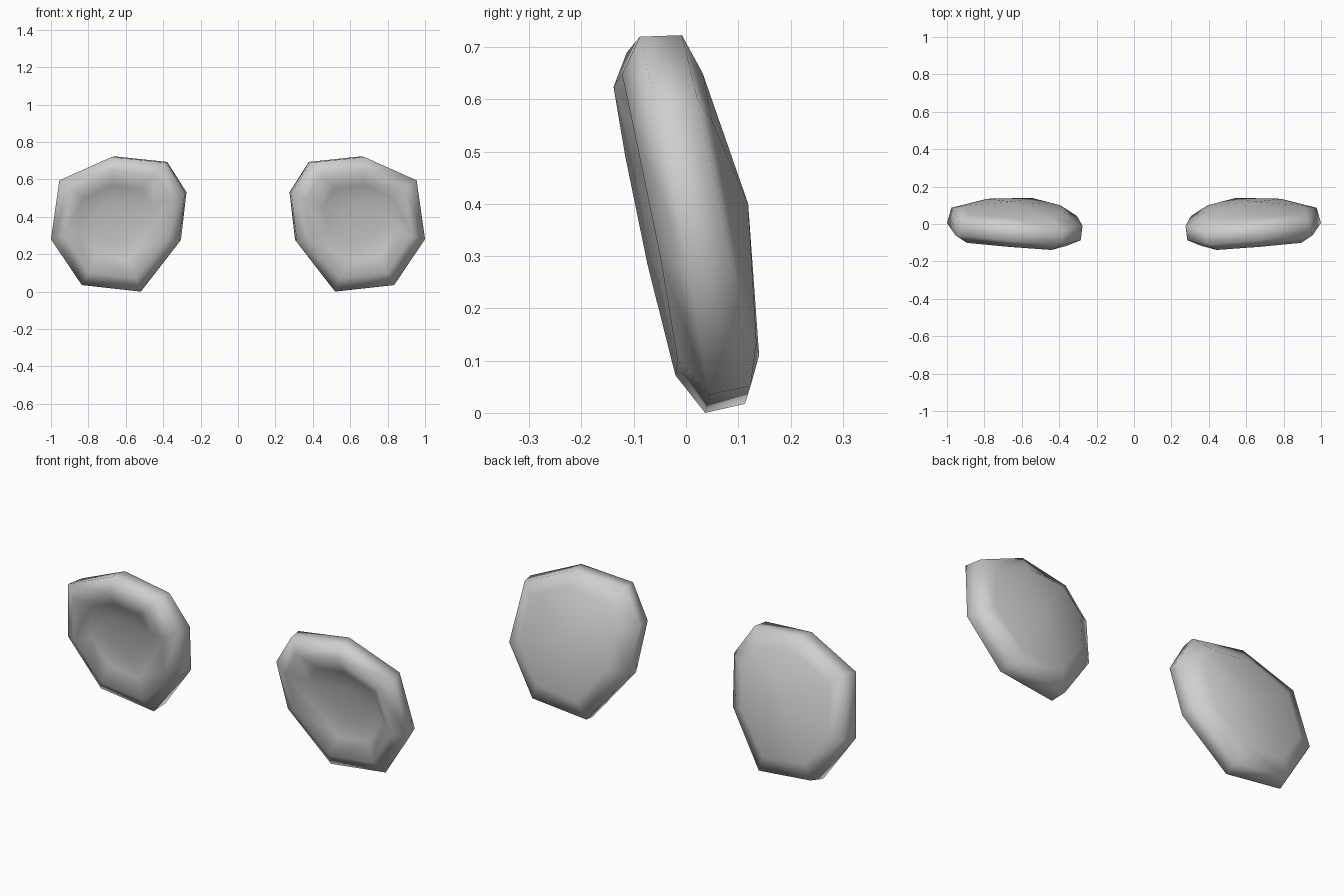
import bpy, bmesh

if "Cube" in bpy.data.objects:
    bpy.data.objects.remove(bpy.data.objects["Cube"])

grey = bpy.data.materials.new("plain grey")
grey.diffuse_color = (0.62, 0.62, 0.62, 1)
grey.use_nodes = True
grey.node_tree.nodes["Principled BSDF"].inputs["Base Color"].default_value = grey.diffuse_color

# Eight-sided outline of one cupped pad (x, z, backward bend)
OUTLINE = [(0.675, 0.72, 0.014), (0.955, 0.595, 0), (1.0, 0.28, 0), (0.835, 0.035, 0),
           (0.52, 0.0, 0.004), (0.315, 0.265, 0), (0.285, 0.525, 0), (0.39, 0.69, 0)]

# Rings from dish floor, over the rim, to the back:
# scale, centre x, centre z, sideways slope, depth behind the tilted plane, bend
RINGS = [(0.28, 0.66, 0.37, 0.050, 0.058, 0),
         (0.55, 0.66, 0.37, 0.050, 0.044, 0),
         (0.80, 0.65, 0.36, 0.050, 0.0, 0.7),
         (1.00, 0.65, 0.36, 0.060, 0.042, 1),
         (0.98, 0.633, 0.370, 0.070, 0.122, 1),
         (0.75, 0.645, 0.380, 0.0, 0.175, 0)]


def build_pad(name, side):
    bm = bmesh.new()

    def vert(x, z, slope, depth):
        y = -0.138 + slope * (x - 0.46) - 0.2 * (z - 0.625) + depth
        return bm.verts.new((side * x, y, z))

    rings = []
    for scale, cx, cz, slope, depth, bend in RINGS:
        rings.append([vert(cx + (x - 0.65) * scale, cz + (z - 0.36) * scale,
                           slope, depth + bend * dy) for x, z, dy in OUTLINE])
    # Bands between neighbouring rings
    n = len(OUTLINE)
    for a, b in zip(rings, rings[1:]):
        for i in range(n):
            j = (i + 1) % n
            bm.faces.new((a[i], a[j], b[j], b[i]))
    # Dish floor and domed back
    bm.faces.new(rings[0])
    back = vert(0.65, 0.40, 0.0, 0.212)
    for i in range(n):
        bm.faces.new((rings[-1][i], rings[-1][(i + 1) % n], back))
    bmesh.ops.recalc_face_normals(bm, faces=bm.faces)
    for f in bm.faces:
        f.smooth = True
    mesh = bpy.data.meshes.new(name)
    bm.to_mesh(mesh)
    bm.free()
    mesh.materials.append(grey)
    bpy.context.collection.objects.link(bpy.data.objects.new(name, mesh))


build_pad("right_pad", 1)
build_pad("left_pad", -1)
